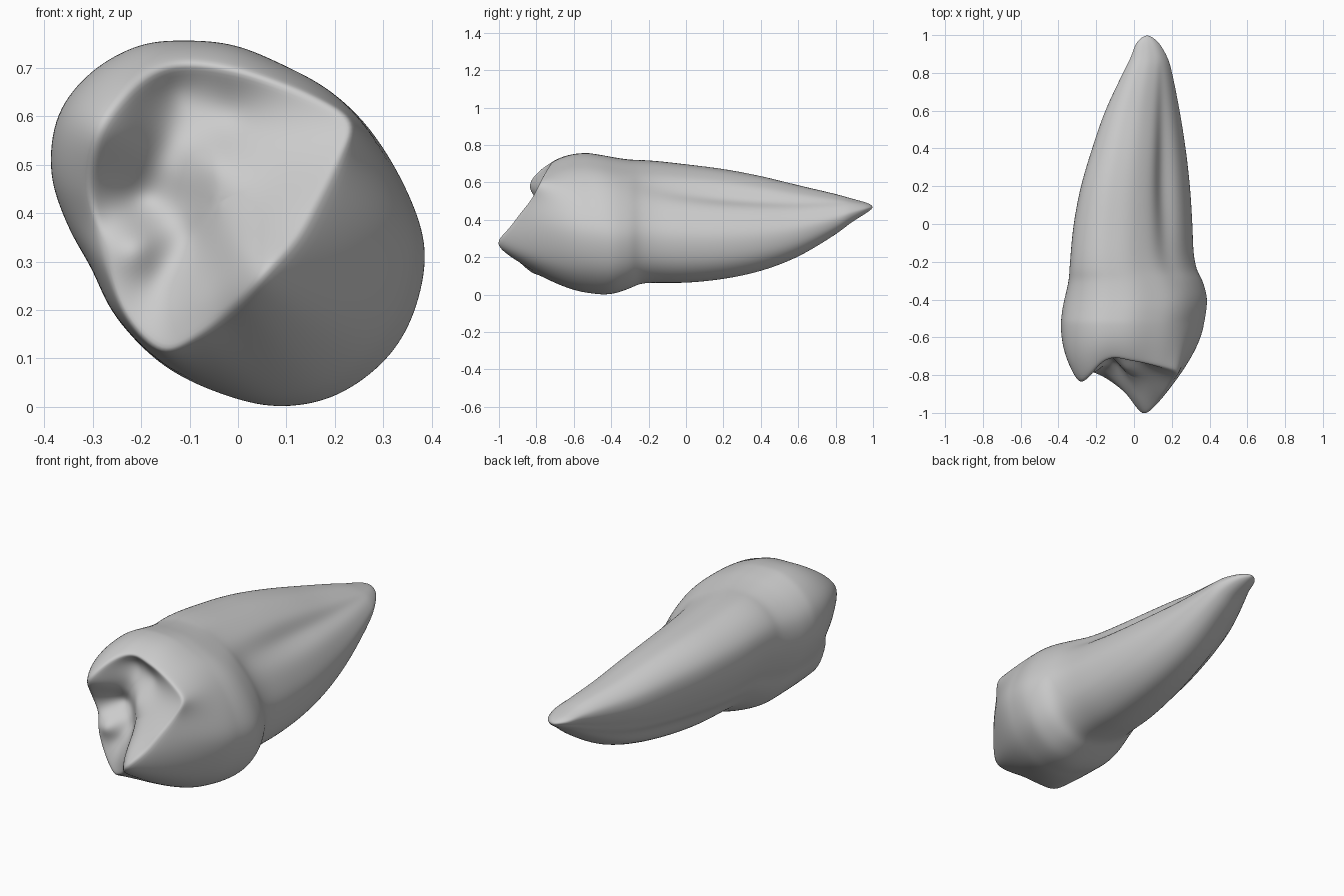
import bpy, bmesh, math

if "Cube" in bpy.data.objects:
    bpy.data.objects.remove(bpy.data.objects["Cube"])

# Widest crown outline (x, z), clockwise seen from the front
OUTLINE = [(-.1, .755), (0, .745), (.1, .705), (.2, .65), (.28, .57), (.35, .45), (.385, .33),
           (.36, .2), (.3, .1), (.2, .025), (.09, 0), (-.02, .02), (-.15, .08), (-.25, .18),
           (-.3, .28), (-.35, .37), (-.385, .48), (-.37, .6), (-.3, .69), (-.2, .745)]

# Rim of the chewing surface (x, z, y), paired with the outline points
RIM = [(-.11, .71, -.715), (-.02, .70, -.73), (.07, .675, -.745), (.16, .64, -.765),
       (.235, .59, -.79), (.21, .51, -.83), (.165, .42, -.9), (.12, .34, -.96),
       (.06, .275, -1.012), (.02, .23, -.98), (-.03, .185, -.91), (-.09, .14, -.86),
       (-.16, .112, -.815), (-.23, .18, -.785), (-.27, .28, -.775), (-.29, .37, -.75),
       (-.31, .46, -.775), (-.29, .57, -.845), (-.24, .64, -.815), (-.18, .69, -.75)]

# Pits, grooves and ridges inside the rim (x, z, y)
INNER = [(-.13, .65, -.675), (-.15, .53, -.69), (-.2, .43, -.665), (-.1, .34, -.73),
         (-.01, .6, -.685), (.05, .45, -.83), (0, .33, -.91), (.12, .55, -.775),
         (-.21, .33, -.79), (-.16, .265, -.755), (-.08, .22, -.855), (-.05, .5, -.765),
         (-.23, .55, -.785)]

# Root sections: y, x min, x max, z min, z max, diagonal flattening, groove depth
SECTIONS = [(.99, .045, .095, .455, .48, .95, 0), (.955, .01, .135, .43, .495, .93, 0),
            (.88, -.018, .178, .383, .515, .9, 0), (.8, -.058, .202, .322, .538, .88, .03),
            (.6, -.153, .242, .202, .585, .86, .08), (.4, -.222, .274, .126, .634, .85, .12),
            (.2, -.282, .297, .083, .672, .85, .13), (0, -.32, .31, .063, .697, .87, .1),
            (-.15, -.335, .316, .063, .714, .88, .06), (-.24, -.342, .333, .058, .72, .9, .03),
            (-.3, -.347, .363, .033, .722, .93, .01), (-.38, -.365, .386, .006, .733, .97, 0),
            (-.45, -.38, .385, 0, .746, 1, 0), (-.52, -.388, .373, .008, .757, 1, 0)]


def spline(pts, steps, closed):
    """Catmull-Rom curve through tuples of any size."""
    n = len(pts)
    get = (lambda i: pts[i % n]) if closed else (lambda i: pts[max(0, min(n - 1, i))])
    out = []
    for i in range(n if closed else n - 1):
        a, b, c, d = (get(i + k) for k in (-1, 0, 1, 2))
        for s in range(steps):
            t = s / steps
            out.append(tuple(.5 * (2 * q + (r - p) * t + (2 * p - 5 * q + 4 * r - w) * t * t
                                   + (3 * q - p - 3 * r + w) * t ** 3)
                             for p, q, r, w in zip(a, b, c, d)))
    return out if closed else out + [pts[-1]]


def kernel(a, b):
    return math.sqrt((a[0] - b[0]) ** 2 + (a[1] - b[1]) ** 2 + .0009)


def fit_surface(pts):
    """Smooth surface y(x, z) through scattered points."""
    n = len(pts)
    m = [[kernel(p, q) for q in pts] + [p[2] + .75] for p in pts]
    for i in range(n):
        j = max(range(i, n), key=lambda r: abs(m[r][i]))
        m[i], m[j] = m[j], m[i]
        for r in range(n):
            if r != i:
                f = m[r][i] / m[i][i]
                m[r] = [u - f * v for u, v in zip(m[r], m[i])]
    w = [m[i][n] / m[i][i] for i in range(n)]
    return lambda x, z: sum(k * kernel((x, z), p) for k, p in zip(w, pts)) - .75


def root_ring(base, sec):
    """Flatten and groove the outline across its diagonal, then fit it to the section box."""
    y, x0, x1, z0, z1, flat, groove = sec
    ring = []
    for x, z in base:
        u, v = x / .385, (z - .3775) / .3775
        s, t = (u + v) / 2 ** .5, (u - v) / 2 ** .5
        dip = groove * math.exp(-(t / .22) ** 2)
        s = s * flat - (dip if s > 0 else -.6 * dip)
        ring.append(((s + t) / 2 ** .5, (s - t) / 2 ** .5))
    us, vs = [p[0] for p in ring], [p[1] for p in ring]
    fit = lambda q, lo, hi, a, b: a + (q - lo) / (hi - lo) * (b - a)
    return [(fit(u, min(us), max(us), x0, x1), y, fit(v, min(vs), max(vs), z0, z1))
            for u, v in ring]


base = spline(OUTLINE, 4, True)
rim = spline(RIM, 4, True)
height = fit_surface(RIM + INNER)

# Root and neck
rings = [root_ring(base, s) for s in spline(SECTIONS, 3, False)]

# Crown walls, curving in from the widest ring to the rim
wide = rings[-1]
for k in range(1, 12):
    t = k / 11
    ring = []
    for (x, y, z), (rx, rz, ry) in zip(wide, rim):
        lean = (x - (z - .38)) / .55
        f = t ** (1.95 - .55 * max(-1, min(1, lean)))
        ring.append((x + (rx - x) * f, y + (ry - y) * t, z + (rz - z) * f))
    rings.append(ring)

# Chewing surface
cx, cz = -.04, .42
for s in (.95, .89, .82, .74, .66, .58, .5, .42, .34, .26, .18, .1):
    flat = [(cx + (x - cx) * s, cz + (z - cz) * s) for x, z, _ in rim]
    rings.append([(x, height(x, z), z) for x, z in flat])

bm = bmesh.new()
rows = [[bm.verts.new(p) for p in r] for r in rings]
n = len(base)
for a, b in zip(rows, rows[1:]):
    for i in range(n):
        bm.faces.new((a[i], a[(i + 1) % n], b[(i + 1) % n], b[i]))
for row, tip in ((rows[0], (.07, 1.008, .468)), (rows[-1], (cx, height(cx, cz), cz))):
    v = bm.verts.new(tip)
    for i in range(n):
        bm.faces.new((row[i], row[(i + 1) % n], v))
bmesh.ops.recalc_face_normals(bm, faces=bm.faces)
for f in bm.faces:
    f.smooth = True

mesh = bpy.data.meshes.new("tooth")
bm.to_mesh(mesh)
bm.free()
tooth = bpy.data.objects.new("tooth", mesh)
bpy.context.collection.objects.link(tooth)
soften = tooth.modifiers.new("soften", 'SMOOTH')
soften.factor, soften.iterations = .4, 3
subdivide = tooth.modifiers.new("subdivide", 'SUBSURF')
subdivide.levels = subdivide.render_levels = 1
